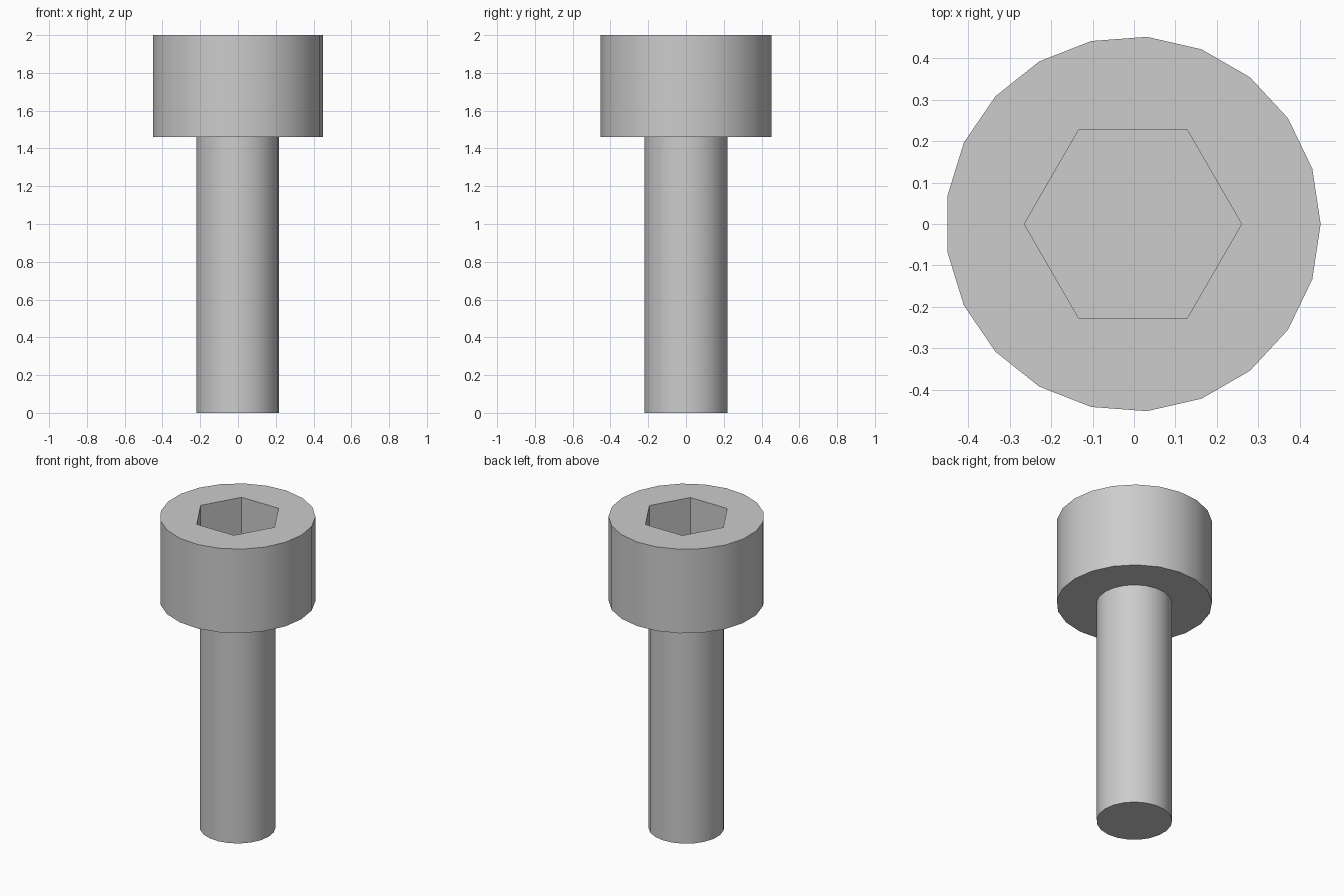
import bpy
import bmesh
from math import cos, sin, tau, radians

SIDES = 21
CENTRE_X = -0.0025
HEAD_R, SHANK_R, SOCKET_R = 0.4535, 0.2205, 0.2625
HEAD_BASE, TOP, SOCKET_FLOOR = 1.46, 2.0, 1.73

cube = bpy.data.objects.get("Cube")
if cube:
    bpy.data.objects.remove(cube, do_unlink=True)

steel = bpy.data.materials.new("grey_steel")
steel.use_nodes = True
grey = (0.604, 0.604, 0.604, 1)
steel.diffuse_color = grey
steel.node_tree.nodes["Principled BSDF"].inputs["Base Color"].default_value = grey

bm = bmesh.new()


def ring(radius, z, sides=SIDES):
    """Regular polygon of vertices with one corner on +x."""
    return [bm.verts.new((CENTRE_X + radius * cos(tau * i / sides),
                          radius * sin(tau * i / sides), z))
            for i in range(sides)]


def skin(a, b):
    """Band of quads between two rings of equal count."""
    n = len(a)
    for i in range(n):
        j = (i + 1) % n
        bm.faces.new((a[i], a[j], b[j], b[i]))


def rim(loop):
    """Edges around a ring."""
    return [bm.edges.get((loop[i - 1], loop[i])) for i in range(len(loop))]


# Shank, underside of the head and head wall
rings = [ring(SHANK_R, 0), ring(SHANK_R, HEAD_BASE),
         ring(HEAD_R, HEAD_BASE), ring(HEAD_R, TOP)]
for lower, upper in zip(rings, rings[1:]):
    skin(lower, upper)
bm.faces.new(rings[0])

# Hexagonal socket with a flat floor
socket_floor = ring(SOCKET_R, SOCKET_FLOOR, 6)
socket_rim = ring(SOCKET_R, TOP, 6)
skin(socket_floor, socket_rim)
bm.faces.new(socket_floor)

# Flat top face around the socket
bmesh.ops.triangle_fill(bm, use_beauty=True,
                        edges=rim(rings[-1]) + rim(socket_rim))
bmesh.ops.recalc_face_normals(bm, faces=bm.faces)

mesh = bpy.data.meshes.new("socket_head_screw")
bm.to_mesh(mesh)
bm.free()
mesh.materials.append(steel)
screw = bpy.data.objects.new("socket_head_screw", mesh)
bpy.context.collection.objects.link(screw)

# Smooth round walls, sharp rims and socket corners
bpy.ops.object.select_all(action='DESELECT')
screw.select_set(True)
bpy.context.view_layer.objects.active = screw
bpy.ops.object.shade_smooth_by_angle(angle=radians(30))
